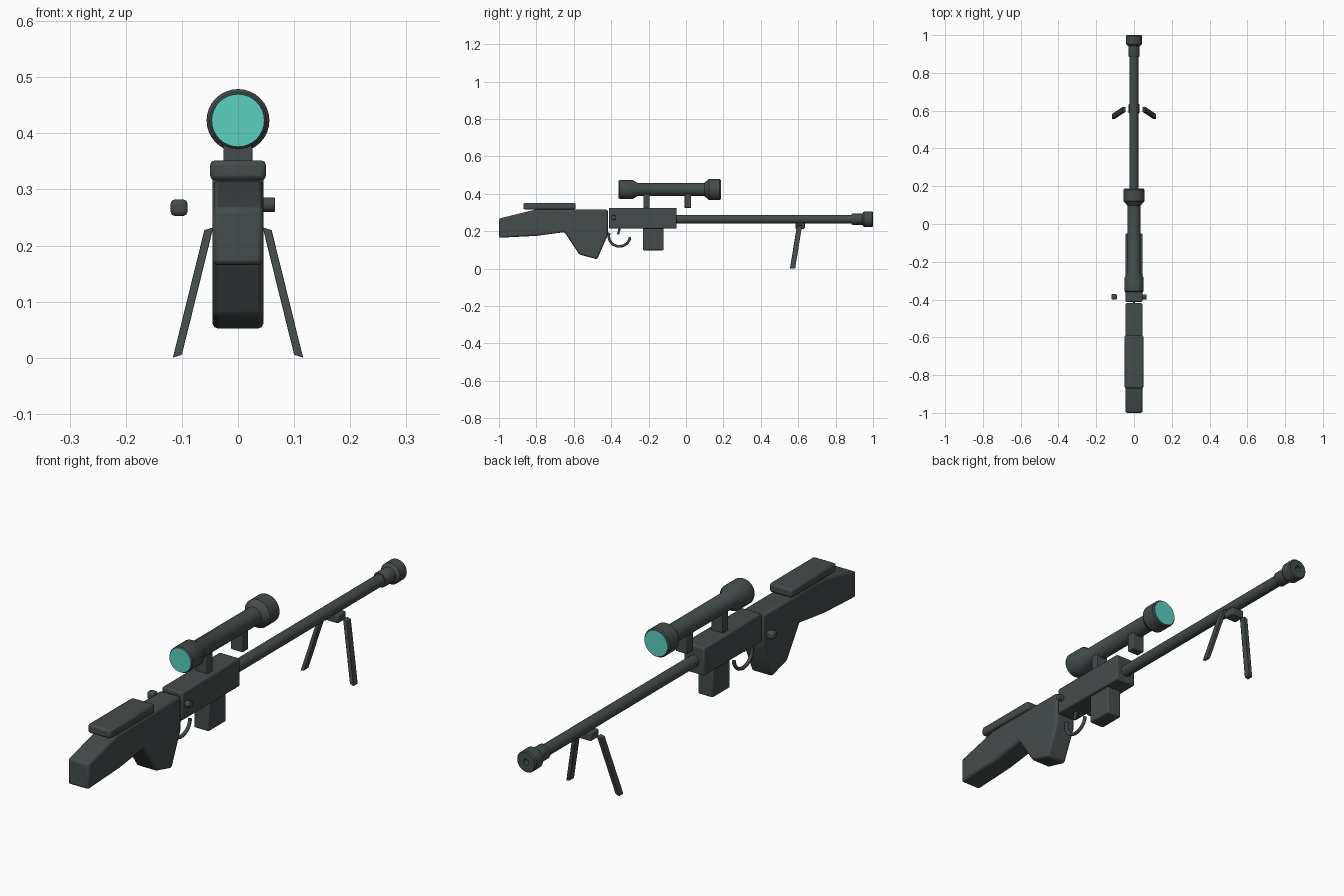
import bpy, bmesh, math
from mathutils import Vector

cube = bpy.data.objects.get("Cube")
if cube:
    bpy.data.objects.remove(cube, do_unlink=True)


def material(name, rgb):
    m = bpy.data.materials.new(name)
    m.use_nodes = True
    m.diffuse_color = (*rgb, 1)
    m.node_tree.nodes["Principled BSDF"].inputs["Base Color"].default_value = (*rgb, 1)
    return m


GREY = material("gunmetal grey", (0.058, 0.07, 0.07))
TEAL = material("teal glass", (0.1, 0.63, 0.52))


def finish(name, bm, mat=GREY, bevel=0):
    bmesh.ops.recalc_face_normals(bm, faces=bm.faces)
    mesh = bpy.data.meshes.new(name)
    bm.to_mesh(mesh)
    bm.free()
    mesh.materials.append(mat)
    ob = bpy.data.objects.new(name, mesh)
    bpy.context.collection.objects.link(ob)
    if bevel:
        mod = ob.modifiers.new("Bevel", "BEVEL")
        mod.width, mod.segments, mod.limit_method = bevel, 2, "ANGLE"
    bpy.ops.object.select_all(action="DESELECT")
    ob.select_set(True)
    bpy.context.view_layer.objects.active = ob
    bpy.ops.object.shade_smooth_by_angle(angle=math.radians(35))
    return ob


def box(name, low, high, bevel=0.006):
    bm = bmesh.new()
    bmesh.ops.create_cube(bm, size=1)
    for v in bm.verts:
        v.co = [l + (c + 0.5) * (h - l) for c, l, h in zip(v.co, low, high)]
    return finish(name, bm, bevel=bevel)


def extrude(name, profile, half, bevel):
    """Side profile of (y, z) points widened along x."""
    bm = bmesh.new()
    face = bm.faces.new([bm.verts.new((-half, y, z)) for y, z in profile])
    moved = bmesh.ops.extrude_face_region(bm, geom=[face])["geom"]
    verts = [g for g in moved if isinstance(g, bmesh.types.BMVert)]
    bmesh.ops.translate(bm, verts=verts, vec=(2 * half, 0, 0))
    return finish(name, bm, bevel=bevel)


def lathe(name, profile, z, mat=GREY, sides=32):
    """Turn (radius, y) points around a lengthwise axis at height z."""
    bm = bmesh.new()
    verts = [bm.verts.new((r, y, z)) for r, y in profile]
    edges = [bm.edges.new(pair) for pair in zip(verts, verts[1:])]
    bmesh.ops.spin(bm, geom=verts + edges, cent=(0, 0, z), axis=(0, 1, 0),
                   angle=math.tau, steps=sides, use_duplicate=False)
    bmesh.ops.remove_doubles(bm, verts=bm.verts, dist=0.0001)
    return finish(name, bm, mat)


# Stock with grip, cheek rest
extrude("stock", [(-1, 0.165), (-1, 0.267), (-0.81, 0.315), (-0.418, 0.315),
                  (-0.418, 0.18), (-0.475, 0.05), (-0.57, 0.075),
                  (-0.65, 0.195), (-0.8, 0.175)], 0.045, 0.009)
box("cheek_rest", (-0.05, -0.87, 0.316), (0.05, -0.59, 0.352), 0.009)

# Receiver and magazine
box("receiver", (-0.045, -0.412, 0.214), (0.045, -0.05, 0.325))
box("magazine", (-0.033, -0.23, 0.098), (0.033, -0.12, 0.22))

# Barrel with hollow muzzle brake
lathe("barrel", [(0, -0.06), (0.023, -0.06), (0.023, 0.9), (0, 0.9)], 0.264, sides=24)
lathe("muzzle_brake", [(0, 0.885), (0.027, 0.885), (0.03, 0.89), (0.03, 0.942),
                       (0.038, 0.948), (0.042, 0.953), (0.042, 0.995),
                       (0.038, 1), (0.012, 1), (0.012, 0.96), (0, 0.96)], 0.264)

# Scope with its mounts and a lens at each end
SCOPE_Z = 0.423
lathe("scope", [(0, -0.359), (0.047, -0.359), (0.051, -0.355), (0.051, -0.285),
                (0.035, -0.258), (0.035, 0.098), (0.056, 0.122), (0.056, 0.18),
                (0.052, 0.185), (0, 0.185)], SCOPE_Z)
for end, y, r in (("front", -0.362, 0.047), ("back", 0.182, 0.05)):
    lathe(end + "_lens", [(0, y), (r, y), (r, y + 0.005), (0, y + 0.005)],
          SCOPE_Z, TEAL)
box("front_scope_mount", (-0.026, -0.228, 0.315), (0.026, -0.194, 0.4), 0.003)
box("back_scope_mount", (-0.026, -0.008, 0.325), (0.026, 0.028, 0.4), 0.003)

# Bolt handle knob and side pin
box("bolt_knob", (-0.12, -0.4, 0.253), (-0.09, -0.371, 0.282), 0.007)
bm = bmesh.new()
bmesh.ops.create_cone(bm, cap_ends=True, segments=16, radius1=0.013, radius2=0.013, depth=0.04)
for v in bm.verts:
    v.co = (v.co.z + 0.046, v.co.x - 0.386, v.co.y + 0.273)
finish("side_pin", bm, bevel=0.002)

# Trigger guard and trigger as bent rods
def rod(name, points, radius):
    curve = bpy.data.curves.new(name, "CURVE")
    curve.dimensions = "3D"
    curve.bevel_depth, curve.bevel_resolution = radius, 2
    curve.use_fill_caps = True
    line = curve.splines.new("POLY")
    line.points.add(len(points) - 1)
    for p, (y, z) in zip(line.points, points):
        p.co = (0, y, z, 1)
    curve.materials.append(GREY)
    bpy.context.collection.objects.link(bpy.data.objects.new(name, curve))


arc = [math.radians(160 + 195 * i / 16) for i in range(17)]
rod("trigger_guard", [(-0.356 + 0.057 * math.cos(a), 0.173 + 0.054 * math.sin(a))
                      for a in arc], 0.007)
rod("trigger", [(-0.355, 0.22), (-0.358, 0.2), (-0.364, 0.183)], 0.006)

# Bipod
box("bipod_mount", (-0.028, 0.585, 0.213), (0.028, 0.635, 0.245), 0.004)
for side, s in (("left", 1), ("right", -1)):
    top, foot = Vector((s * 0.052, 0.607, 0.23)), Vector((s * 0.108, 0.57, 0.003))
    bm = bmesh.new()
    bmesh.ops.create_cube(bm, size=1)
    for v in bm.verts:
        base = foot.lerp(top, v.co.z + 0.5)
        v.co = base + Vector((v.co.x * 0.016, v.co.y * 0.027, -v.co.x * s * 0.005))
    finish(side + "_bipod_leg", bm, bevel=0.001)
